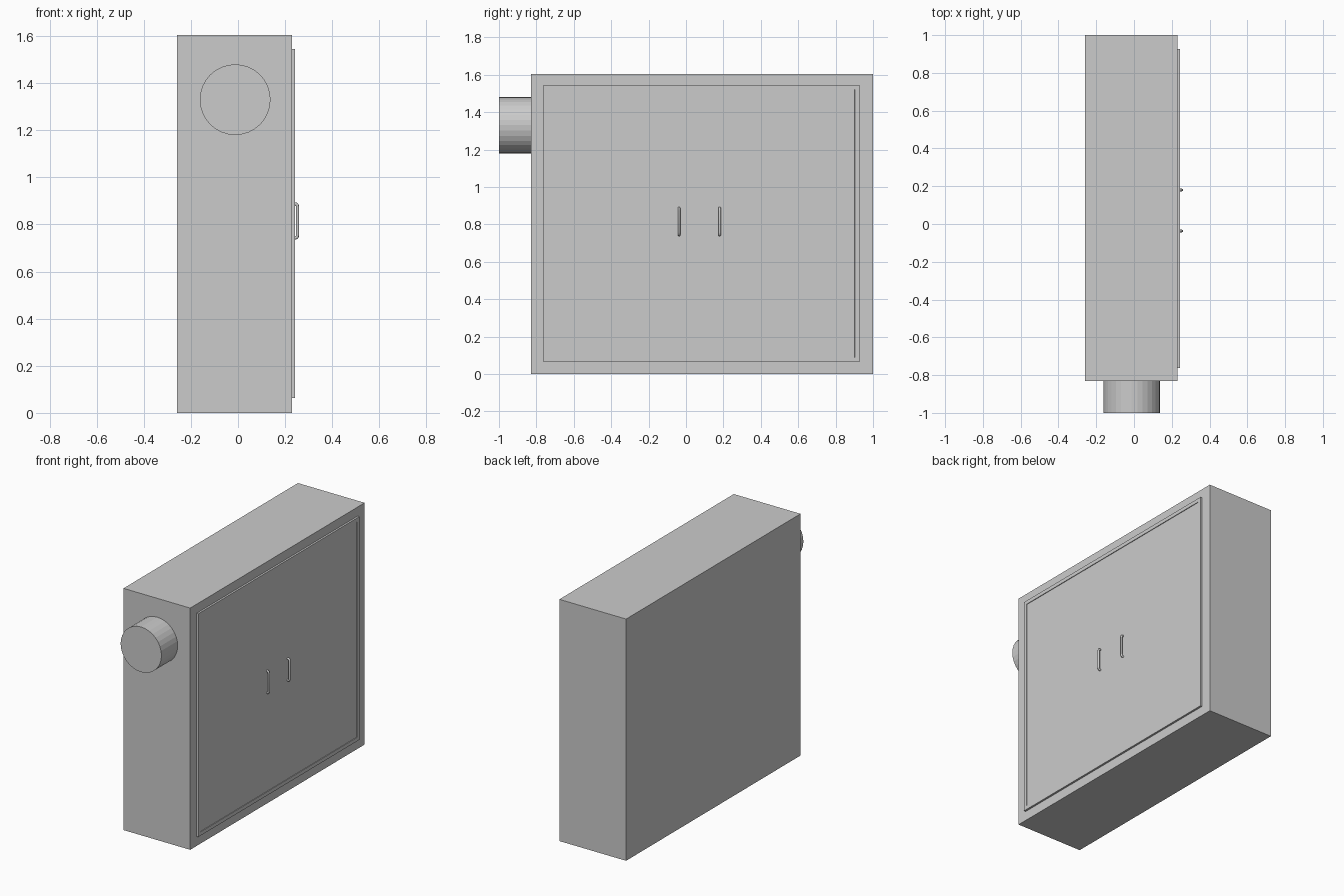
import bpy, bmesh, math
from mathutils import Vector

if "Cube" in bpy.data.objects:
    bpy.data.objects.remove(bpy.data.objects["Cube"])


def box(name, lo, hi):
    lo, hi = Vector(lo), Vector(hi)
    bpy.ops.mesh.primitive_cube_add(size=1, location=(lo + hi) / 2)
    ob = bpy.context.object
    ob.name = name
    ob.scale = hi - lo
    bpy.ops.object.transform_apply(location=False, rotation=False, scale=True)
    return ob


# Main cabinet
box("cabinet_body", (-0.26, -0.83, 0), (0.23, 1.0, 1.605))

# Shallow door panel with a slim raised rim
panel = box("door_panel", (0.22, -0.763, 0.063), (0.243, 0.927, 1.545))
bm = bmesh.new()
bm.from_mesh(panel.data)
bm.faces.ensure_lookup_table()
front = max(bm.faces, key=lambda f: f.normal.x)
bmesh.ops.inset_region(bm, faces=[front], thickness=0.035)
bmesh.ops.inset_region(bm, faces=[front], thickness=0.0005, depth=-0.004)
bm.to_mesh(panel.data)
bm.free()

# Round duct on the front end
bpy.ops.mesh.primitive_cylinder_add(vertices=32, radius=0.15, depth=0.18,
                                    location=(-0.012, -0.91, 1.33),
                                    rotation=(math.pi / 2, 0, 0))
bpy.context.object.name = "duct"


# Bent bar handles
def handle(name, y):
    path = [(0.236, 0.743), (0.246, 0.743), (0.251, 0.747), (0.253, 0.757)]
    path += [(x, 1.63 - z) for x, z in reversed(path)]
    curve = bpy.data.curves.new(name, 'CURVE')
    curve.dimensions = '3D'
    curve.bevel_depth = 0.007
    curve.bevel_resolution = 2
    curve.use_fill_caps = True
    spline = curve.splines.new('POLY')
    spline.points.add(len(path) - 1)
    for point, (x, z) in zip(spline.points, path):
        point.co = (x, y, z, 1)
    ob = bpy.data.objects.new(name, curve)
    bpy.context.collection.objects.link(ob)


handle("handle_left", -0.037)
handle("handle_right", 0.18)
